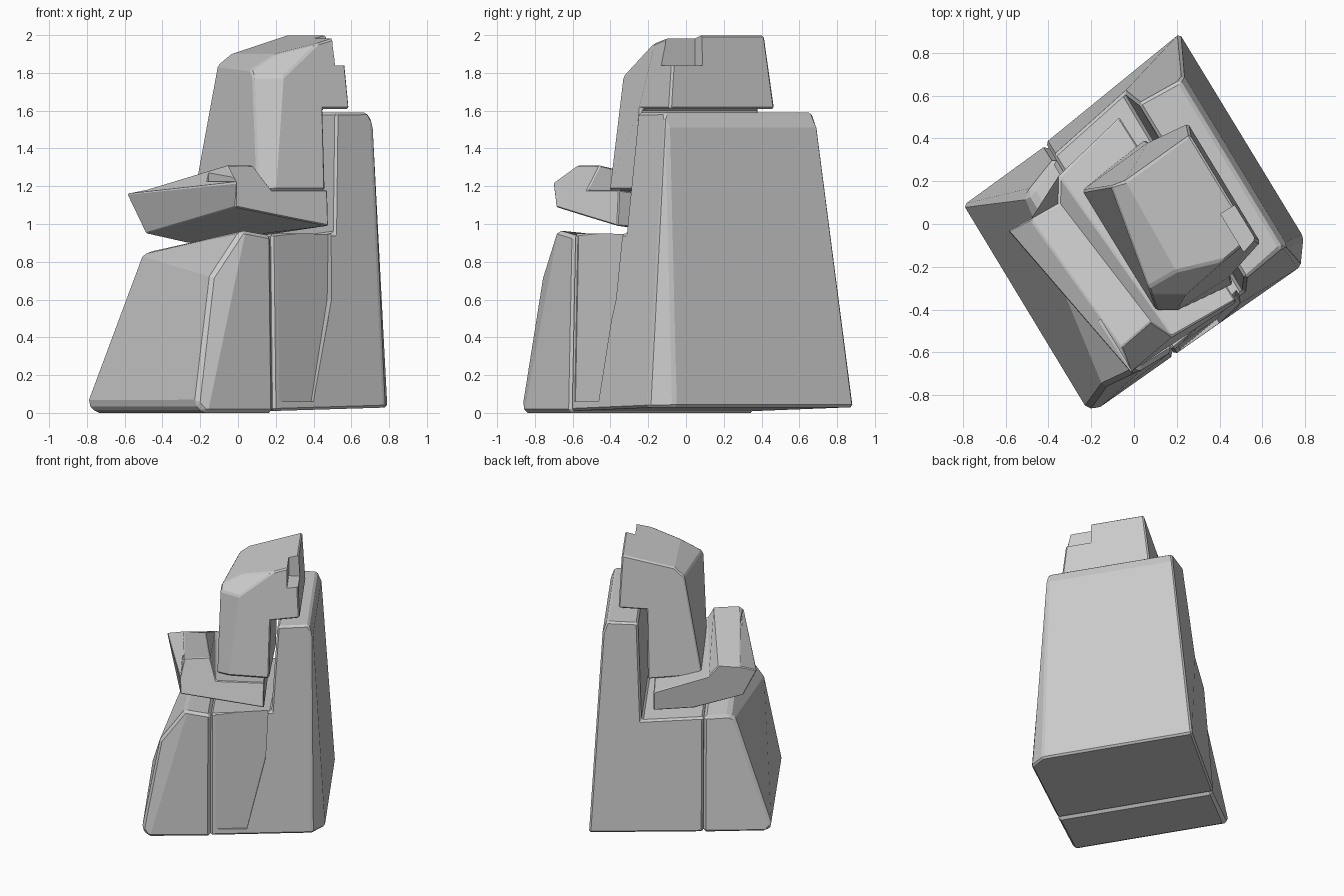
import bpy, bmesh
from mathutils import Vector

if "Cube" in bpy.data.objects:
    bpy.data.objects.remove(bpy.data.objects["Cube"])

# Local axes of the turned model: U runs along its width, V from front to back
U = Vector((0.52, -0.854, 0))
V = Vector((0.854, 0.52, 0))


def prism(name, profile, cuts=(), cutter=False):
    """Loft a (v, z) profile along U. Each row: v, z, u_start, u_end[, dv, dz at end]."""
    bm = bmesh.new()
    ends = [[], []]
    for row in profile:
        v, z, u0, u1 = row[:4]
        dv, dz = row[4:] if len(row) > 4 else (0, 0)
        ends[0].append(bm.verts.new(U * u0 + V * v + Vector((0, 0, z))))
        ends[1].append(bm.verts.new(U * u1 + V * (v + dv) + Vector((0, 0, z + dz))))
    n = len(profile)
    for i in range(n):
        j = (i + 1) % n
        bm.faces.new((ends[0][i], ends[0][j], ends[1][j], ends[1][i]))
    bm.faces.new(ends[0])
    bm.faces.new(ends[1])
    # slice corners off with planes
    for co, no in cuts:
        bmesh.ops.bisect_plane(bm, geom=bm.verts[:] + bm.edges[:] + bm.faces[:],
                               plane_co=co, plane_no=no, clear_outer=True)
        bmesh.ops.holes_fill(bm, edges=[e for e in bm.edges if e.is_boundary])
    bmesh.ops.recalc_face_normals(bm, faces=bm.faces[:])
    me = bpy.data.meshes.new(name)
    bm.to_mesh(me)
    bm.free()
    ob = bpy.data.objects.new(name, me)
    bpy.context.collection.objects.link(ob)
    if cutter:
        ob.hide_render = True
        ob.hide_viewport = True
    return ob


def box_cutter(name, u, v, z):
    return prism(name, [(v[0], z[0], *u), (v[1], z[0], *u),
                        (v[1], z[1], *u), (v[0], z[1], *u)], cutter=True)


def finish(ob, width, cutter=None):
    """Chamfer the edges, then cut the notch crisply."""
    b = ob.modifiers.new("chamfer", "BEVEL")
    b.width = width
    b.segments = 1
    b.limit_method = "ANGLE"
    b.angle_limit = 0.6
    if cutter:
        m = ob.modifiers.new("notch", "BOOLEAN")
        m.operation = "DIFFERENCE"
        m.solver = "EXACT"
        m.object = cutter


# Front block, with a sloped front and one sliced corner
front = prism("front_block", [
    (-0.60, 0.00, -0.48, 0.65),
    (-0.64, 0.05, -0.50, 0.68),
    (-0.37, 0.83, -0.38, 0.58, -0.15, -0.11),
    (-0.33, 0.85, -0.38, 0.60, -0.01, 0.12),
    (-0.155, 0.87, -0.46, 0.60, 0, 0.07),
    (-0.155, 0.00, -0.53, 0.62)],
    cuts=[((-0.14, -0.76, 0.72), (0.27, -0.95, 0.12))])
finish(front, 0.02)

# L-shaped seat and backrest; the seat dips towards the far end
seat = prism("seat_and_back", [
    (-0.155, 0.01, -0.54, 0.62),
    (0.645, 0.03, -0.65, 0.57),
    (0.56, 1.51, -0.48, 0.50),
    (0.53, 1.59, -0.46, 0.45),
    (0.31, 1.59, -0.47, 0.49),
    (0.28, 0.87, -0.55, 0.54, -0.01, 0.08),
    (-0.155, 0.87, -0.47, 0.60, 0, 0.08)],
    cuts=[((0.785, -0.12, 0.05), (1, -0.1, 0.05))])
recess = prism("side_recess_cutter", [
    (-0.12, 0.06, 0.612, 0.8), (0.10, 0.06, 0.58, 0.8), (0.23, 0.60, 0.53, 0.8),
    (0.25, 1.02, 0.51, 0.8), (-0.12, 1.02, 0.59, 0.8)], cutter=True)
finish(seat, 0.03, recess)

# Tray with a raised front lip that climbs towards one end
tray = prism("tray", [
    (0.20, 0.91, -0.46, 0.56, 0.02, 0.08),
    (0.20, 1.05, -0.46, 0.55, 0.02, 0.13),
    (-0.18, 1.14, -0.37, 0.54, 0.06, 0.04),
    (-0.25, 1.18, -0.26, 0.43, 0.08, 0.13),
    (-0.40, 1.18, -0.27, 0.46, 0.05, 0.13),
    (-0.52, 1.16, -0.28, 0.60, 0.15, 0.06),
    (-0.42, 0.95, -0.25, 0.58, 0.05, 0.14),
    (-0.08, 0.90, -0.38, 0.57, 0, 0.14)])
lip = box_cutter("lip_notch_cutter", (0.30, 0.8), (-0.8, -0.365), (1.225, 1.5))
finish(tray, 0.006, lip)

# Upper body: overhangs the backrest, sliced front corner and notched rear corner
body = prism("upper_body", [
    (-0.13, 1.10, -0.26, 0.44, 0.01, 0.08),
    (0.25, 1.08, -0.31, 0.48, 0, 0.10),
    (0.26, 1.61, -0.29, 0.44),
    (0.46, 1.61, -0.27, 0.38),
    (0.44, 2.00, -0.22, 0.34),
    (0.07, 1.90, -0.19, 0.40, -0.02, 0),
    (0.00, 1.84, -0.21, 0.45, -0.13, -0.03)],
    cuts=[((0.15, -0.40, 1.2), (0, -1, 0.12)),
          ((0.27, -0.34, 1.77), (0, -0.74, 0.68))])
rear = box_cutter("rear_notch_cutter", (0.17, 0.8), (0.37, 0.8), (1.84, 2.3))
finish(body, 0.01, rear)
